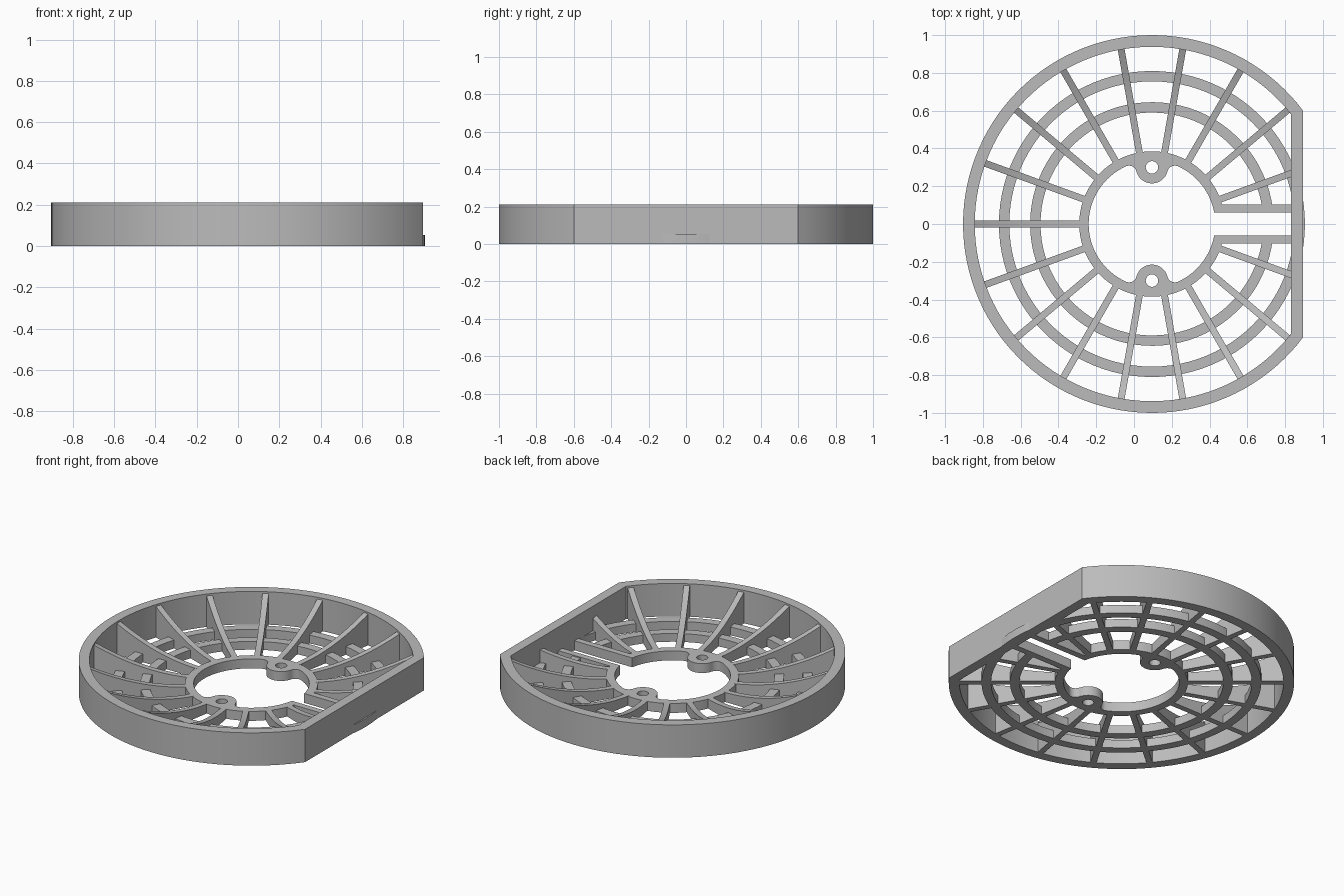
import bpy
import bmesh
import math
from mathutils import Matrix

if "Cube" in bpy.data.objects:
    bpy.data.objects.remove(bpy.data.objects["Cube"], do_unlink=True)

CX = 0.095          # circle centre, offset because one side is cut flat
HEIGHT = 0.21
HUB_H = 0.06
RING_H = 0.053
R_OUT, R_IN = 1.0, 0.938
FLAT_OUT, FLAT_IN = 0.80, 0.737
HUB_OUT, HUB_IN = 0.385, 0.335
SLOT_IN, SLOT_OUT = 0.062, 0.102

grey = bpy.data.materials.new("plain grey")
grey.use_nodes = True
grey.diffuse_color = (0.5, 0.5, 0.5, 1)
grey.node_tree.nodes["Principled BSDF"].inputs["Base Color"].default_value = (0.5, 0.5, 0.5, 1)


def arc(cx, cy, r, start, end, n):
    """Points along an arc, angles in degrees."""
    angles = [math.radians(start + (end - start) * i / n) for i in range(n + 1)]
    return [(cx + r * math.cos(a), cy + r * math.sin(a)) for a in angles]


def circle(cx, cy, r, n):
    return arc(cx, cy, r, 0, 360, n)[:-1]


def finish(obj):
    obj.data.materials.clear()
    obj.data.materials.append(grey)
    bpy.ops.object.select_all(action="DESELECT")
    obj.select_set(True)
    bpy.context.view_layer.objects.active = obj
    bpy.ops.object.shade_smooth_by_angle(angle=math.radians(30))


def plate(name, outlines, height):
    """Extrude flat outlines (later ones are holes) up from the ground."""
    curve = bpy.data.curves.new(name + "_outline", "CURVE")
    curve.dimensions = "2D"
    curve.fill_mode = "BOTH"
    curve.extrude = height / 2
    for points in outlines:
        spline = curve.splines.new("POLY")
        spline.points.add(len(points) - 1)
        for p, (x, y) in zip(spline.points, points):
            p.co = (x, y, 0, 1)
        spline.use_cyclic_u = True
    temp = bpy.data.objects.new(name + "_outline", curve)
    bpy.context.collection.objects.link(temp)
    depsgraph = bpy.context.evaluated_depsgraph_get()
    mesh = bpy.data.meshes.new_from_object(temp.evaluated_get(depsgraph))
    bpy.data.objects.remove(temp, do_unlink=True)
    bpy.data.curves.remove(curve)
    # Weld the caps to the walls
    bm = bmesh.new()
    bm.from_mesh(mesh)
    bmesh.ops.remove_doubles(bm, verts=bm.verts, dist=0.0001)
    bmesh.ops.recalc_face_normals(bm, faces=bm.faces)
    bmesh.ops.translate(bm, verts=bm.verts, vec=(CX, 0, height / 2))
    bm.to_mesh(mesh)
    bm.free()
    mesh.name = name
    obj = bpy.data.objects.new(name, mesh)
    bpy.context.collection.objects.link(obj)
    finish(obj)


# Outer rim with one flat side
a = math.degrees(math.acos(FLAT_OUT / R_OUT))
b = math.degrees(math.acos(FLAT_IN / R_IN))
plate("outer_rim", [arc(0, 0, R_OUT, a, 360 - a, 96),
                    arc(0, 0, R_IN, b, 360 - b, 96)], HEIGHT)

# Grille rings: the outer one runs through the flat wall, the inner one stops at the slot
plate("outer_ring", [circle(0, 0, 0.81, 96), circle(0, 0, 0.755, 96)], RING_H)
c = math.degrees(math.asin(0.08 / 0.62))
plate("inner_ring", [arc(0, 0, 0.645, c, 360 - c, 80)
                     + arc(0, 0, 0.59, 360 - c, c, 80)], RING_H)

# Hub with two filleted screw bosses and the two bars of the cable slot
BOSS_Y, BOSS_R, FILLET = 0.30, 0.085, 0.04
fy = ((HUB_IN - FILLET) ** 2 - (BOSS_R + FILLET) ** 2 + BOSS_Y ** 2) / (2 * BOSS_Y)
fx = math.sqrt((HUB_IN - FILLET) ** 2 - fy ** 2)
hub_a = math.degrees(math.atan2(fy, fx))
boss_a = math.degrees(math.atan2(BOSS_Y - fy, fx))
boss = (arc(fx, -fy, FILLET, -hub_a, boss_a - 180 if fy > BOSS_Y else -180 + boss_a, 8)
        if fy > BOSS_Y else arc(fx, -fy, FILLET, -hub_a, -180 + boss_a, 8))
boss += arc(0, -BOSS_Y, BOSS_R, boss_a, 180 - boss_a, 24)[1:]
boss += arc(-fx, -fy, FILLET, -boss_a, hub_a - 180, 8)[1:]

o = math.degrees(math.asin(SLOT_OUT / HUB_OUT))
i = math.degrees(math.asin(SLOT_IN / HUB_IN))
bar_end = FLAT_IN + 0.02
hub = arc(0, 0, HUB_OUT, o, 360 - o, 72)
hub += [(bar_end, -SLOT_OUT), (bar_end, -SLOT_IN)]
hub += arc(0, 0, HUB_IN, -i, -hub_a, 14)[:-1] + boss
hub += arc(0, 0, HUB_IN, hub_a - 180, -180 - hub_a, 32)[1:-1]
hub += [(-x, -y) for x, y in boss]
hub += arc(0, 0, HUB_IN, hub_a, i, 14)[1:]
hub += [(bar_end, SLOT_IN), (bar_end, SLOT_OUT)]
plate("hub", [hub, circle(0, BOSS_Y, 0.033, 24), circle(0, -BOSS_Y, 0.033, 24)], HUB_H)


# Curved spokes sweeping up from the hub to the rim
def spoke(number, angle, width=0.036, steps=14):
    start, reach = 0.365, 0.96
    if math.cos(angle) > 0:
        reach = min(reach, (FLAT_IN + 0.02) / math.cos(angle))
    profile = [(reach, 0), (start, 0)]
    for k in range(steps + 1):
        r = start + (reach - start) * k / steps
        profile.append((r, HUB_H + 0.138 * ((r - start) / (R_IN - start)) ** 2))
    bm = bmesh.new()
    face = bm.faces.new([bm.verts.new((r, -width / 2, z)) for r, z in profile])
    side = bmesh.ops.extrude_face_region(bm, geom=[face])["geom"]
    bmesh.ops.translate(bm, vec=(0, width, 0),
                        verts=[v for v in side if isinstance(v, bmesh.types.BMVert)])
    bmesh.ops.recalc_face_normals(bm, faces=bm.faces)
    bm.transform(Matrix.Translation((CX, 0, 0)) @ Matrix.Rotation(angle, 4, "Z"))
    mesh = bpy.data.meshes.new(f"spoke_{number}")
    bm.to_mesh(mesh)
    bm.free()
    obj = bpy.data.objects.new(f"spoke_{number}", mesh)
    bpy.context.collection.objects.link(obj)
    finish(obj)


for n in range(1, 18):
    spoke(n, math.radians(20 * n))
